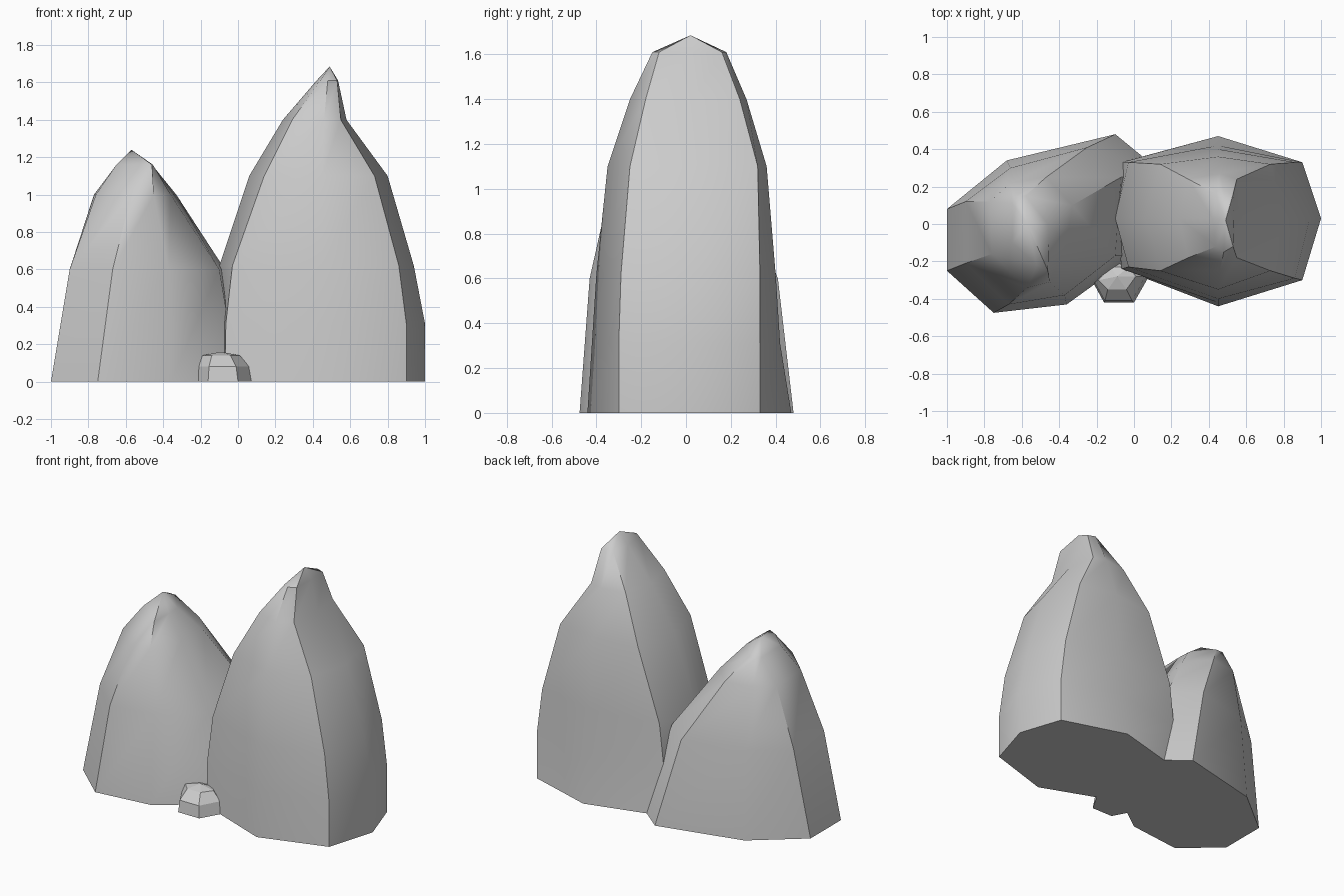
import bpy, bmesh, math

if "Cube" in bpy.data.objects:
    bpy.data.objects.remove(bpy.data.objects["Cube"])


def rock(name, rings, apex, angle):
    """Loft stacked outlines (z, [(x, y)...]) and close them at an apex."""
    bm = bmesh.new()
    loops = [[bm.verts.new((x, y, z)) for x, y in pts] for z, pts in rings]
    n = len(loops[0])
    top = bm.verts.new(apex)
    for a, b in zip(loops, loops[1:]):
        for i in range(n):
            j = (i + 1) % n
            bm.faces.new((a[i], a[j], b[j], b[i]))
    for i in range(n):
        bm.faces.new((loops[-1][i], loops[-1][(i + 1) % n], top))
    bm.faces.new(loops[0][::-1])
    bmesh.ops.recalc_face_normals(bm, faces=bm.faces)
    mesh = bpy.data.meshes.new(name)
    bm.to_mesh(mesh)
    bm.free()
    obj = bpy.data.objects.new(name, mesh)
    bpy.context.collection.objects.link(obj)
    if angle:
        bpy.ops.object.select_all(action='DESELECT')
        obj.select_set(True)
        bpy.context.view_layer.objects.active = obj
        bpy.ops.object.shade_smooth_by_angle(angle=math.radians(angle))


def octagon(z, left, left_in, mid, right_in, right, front, front_in, back_in, back):
    """Eight-sided outline of the tall rock, counter-clockwise from the left."""
    return z, [(left, 0.03), (left_in, front_in + 0.06 * (z < 1)), (mid, front),
               (right_in, front_in), (right, 0.03), (right_in, back_in),
               (mid, back), (left_in, back_in)]


# Tall rock on the right
rock("tall_rock", [
    octagon(0.00, -0.10, -0.07, 0.45, 0.90, 1.00, -0.44, -0.30, 0.33, 0.47),
    octagon(0.31, -0.10, -0.065, 0.45, 0.90, 1.00, -0.42, -0.30, 0.33, 0.42),
    octagon(0.62, -0.10, -0.03, 0.45, 0.86, 0.94, -0.40, -0.29, 0.33, 0.40),
    octagon(1.10, 0.06, 0.14, 0.45, 0.73, 0.80, -0.35, -0.25, 0.32, 0.36),
    octagon(1.40, 0.24, 0.29, 0.46, 0.55, 0.58, -0.25, -0.18, 0.24, 0.27),
    octagon(1.61, 0.42, 0.44, 0.48, 0.53, 0.535, -0.15, -0.12, 0.16, 0.18),
], (0.49, 0.02, 1.685), 42)

# Shorter rock on the left
rock("short_rock", [
    (0.00, [(-1.0, .08), (-1.0, -.25), (-.75, -.475), (-.36, -.43),
            (0.0, -.17), (.12, .30), (-.10, .48), (-.68, .34)]),
    (0.60, [(-.90, .12), (-.90, -.21), (-.67, -.43), (-.37, -.38),
            (-.10, -.17), (-.07, .25), (-.25, .41), (-.66, .30)]),
    (1.00, [(-.77, .12), (-.76, -.16), (-.57, -.34), (-.45, -.31),
            (-.36, -.10), (-.33, .10), (-.47, .25), (-.66, .22)]),
    (1.16, [(-.65, .11), (-.65, -.10), (-.52, -.22), (-.46, -.25),
            (-.455, -.10), (-.46, 0.0), (-.58, .15), (-.63, .15)]),
], (-0.57, 0.0, 1.24), 42)

# Small faceted pebble in front
rock("pebble", [
    (0.00, [(-.22, -.31), (-.16, -.42), (0.0, -.42), (.08, -.28), (0.0, -.18), (-.15, -.20)]),
    (0.08, [(-.21, -.31), (-.155, -.41), (-.01, -.41), (.06, -.28), (0.0, -.19), (-.15, -.21)]),
    (0.14, [(-.19, -.30), (-.14, -.35), (-.04, -.35), (.01, -.28), (-.03, -.23), (-.13, -.23)]),
], (-0.09, -0.28, 0.16), 0)
